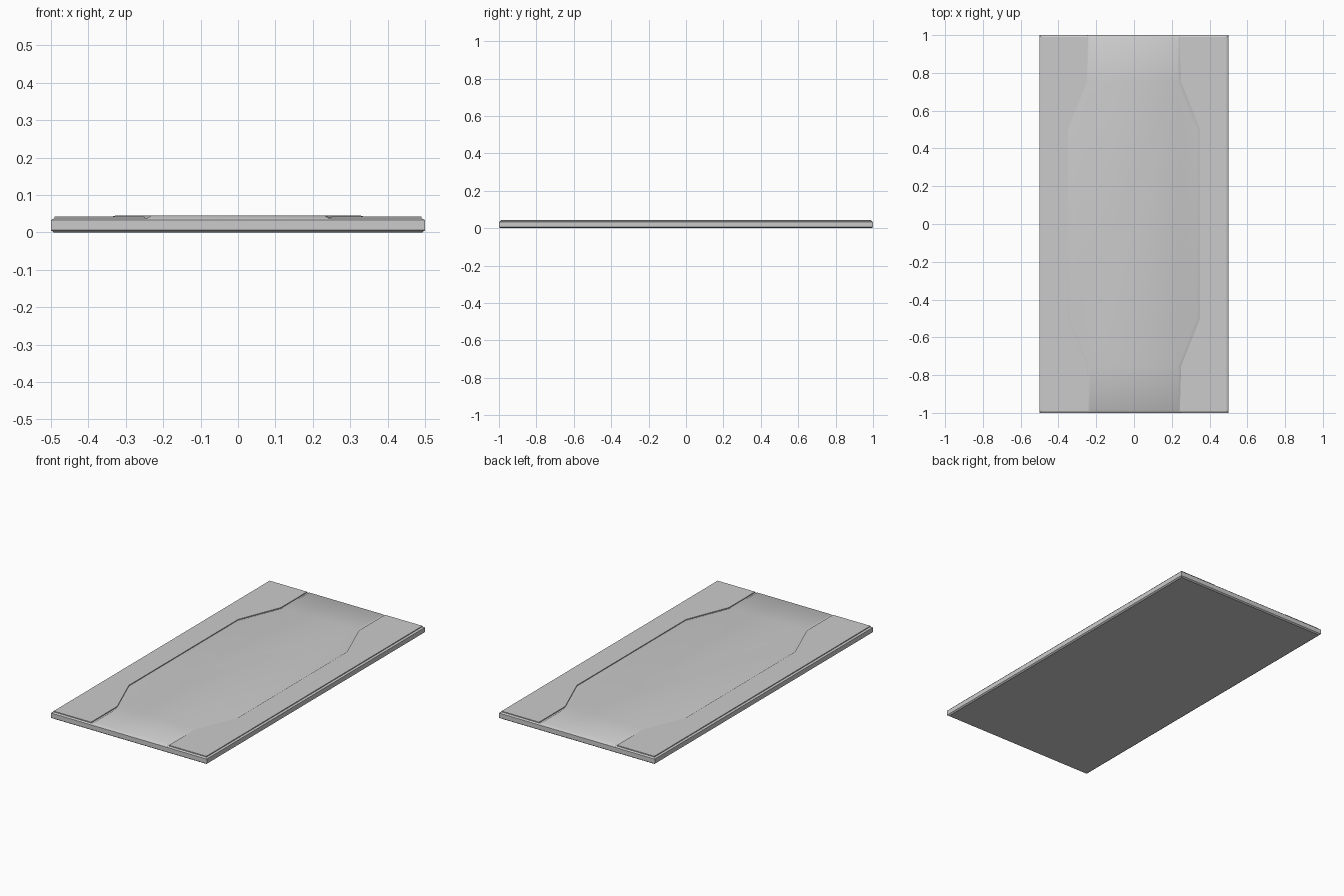
import bpy, bmesh

if "Cube" in bpy.data.objects:
    bpy.data.objects.remove(bpy.data.objects["Cube"])


def make_object(name, bm, smooth=None):
    bmesh.ops.recalc_face_normals(bm, faces=bm.faces[:])
    mesh = bpy.data.meshes.new(name)
    bm.to_mesh(mesh)
    bm.free()
    ob = bpy.data.objects.new(name, mesh)
    bpy.context.collection.objects.link(ob)
    if smooth:
        bpy.ops.object.select_all(action='DESELECT')
        ob.select_set(True)
        bpy.context.view_layer.objects.active = ob
        bpy.ops.object.shade_smooth_by_angle(angle=smooth)
    return ob


def loft(name, rings, smooth=None):
    """Skin a stack of closed rings and cap both ends."""
    bm = bmesh.new()
    rows = [[bm.verts.new(p) for p in ring] for ring in rings]
    for a, b in zip(rows, rows[1:]):
        n = len(a)
        for i in range(n):
            j = (i + 1) % n
            bm.faces.new((a[i], a[j], b[j], b[i]))
    bm.faces.new(rows[0][::-1])
    bm.faces.new(rows[-1])
    return make_object(name, bm, smooth)


def rect(inset, z):
    x, y = 0.5 - inset, 1.0 - inset
    return [(-x, -y, z), (x, -y, z), (x, y, z), (-x, y, z)]


def mirror_ring(quarter):
    """Full ring from the +x +y quarter, listed from end to middle."""
    right = quarter + [(x, -y, z) for x, y, z in reversed(quarter)]
    return right + [(-x, y, z) for x, y, z in reversed(right)]


# Base slab with chamfered lower and upper rims
loft("base_slab", [rect(0.008, 0), rect(0, 0.006), rect(0, 0.033), rect(0.01, 0.038)])

# Raised centre plate with sloping border, flush with the slab at both ends
lower = mirror_ring([(0.25, 1.0, 0.033), (0.25, 0.75, 0.038), (0.35, 0.5, 0.038)])
upper = mirror_ring([(0.232, 0.985, 0.045), (0.232, 0.747, 0.045), (0.328, 0.497, 0.045)])
base = [(x, y, 0.03) for x, y, z in lower]
loft("centre_plate", [base, lower, upper], smooth=0.75)

# Side panels, stepped in from the rim and cut to the centre outline
half = [(0.49, 0.99), (0.25, 0.99), (0.25, 0.75), (0.35, 0.5)]
outline = half + [(x, -y) for x, y in reversed(half)]
for side, name in ((1, "right_panel"), (-1, "left_panel")):
    loft(name, [[(side * x, y, z) for x, y in outline] for z in (0.034, 0.043)])
